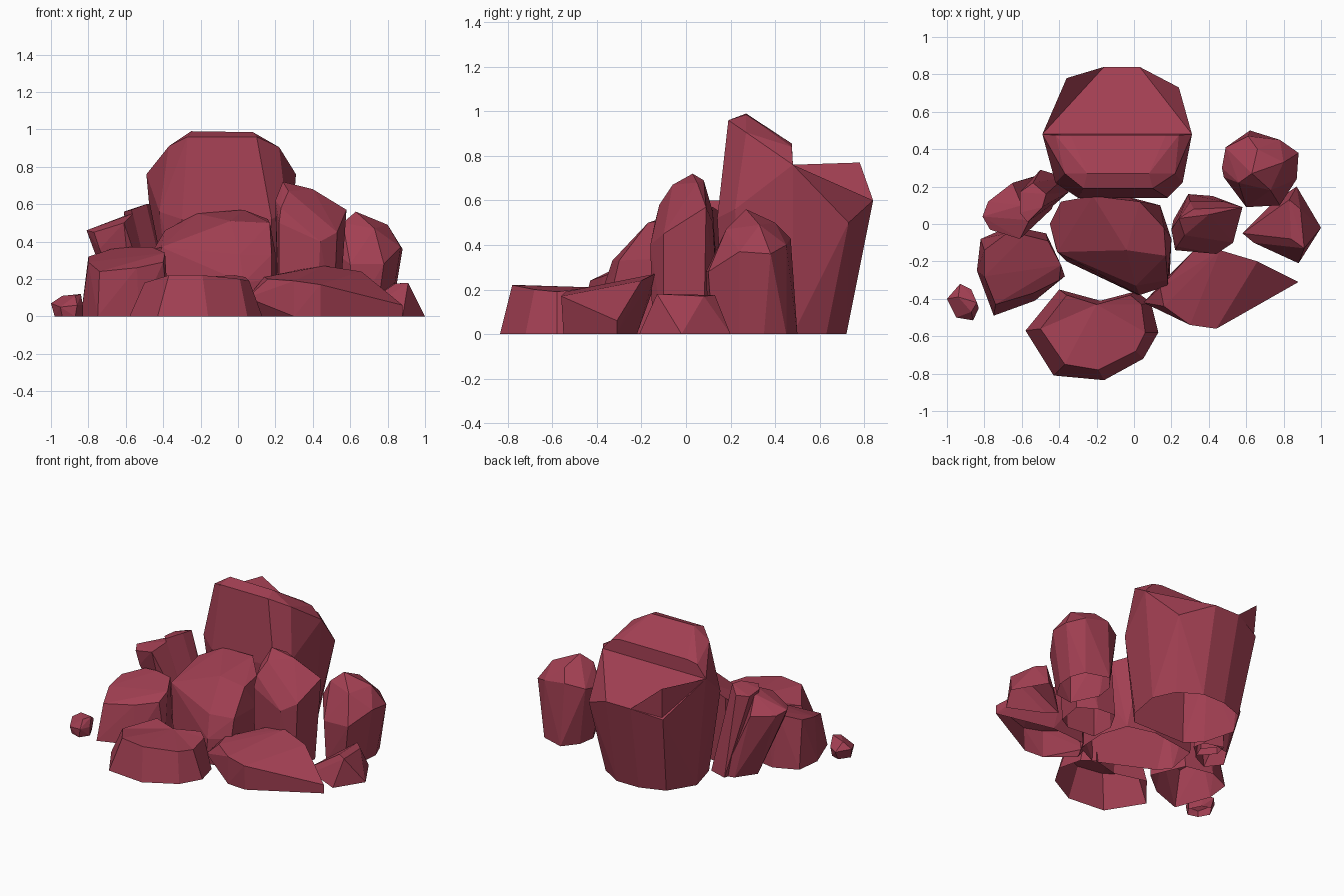
import bpy, bmesh, math

red = bpy.data.materials.new("dusky red stone")
red.diffuse_color = (0.36, 0.05, 0.085, 1)


def finish(bm, name):
    mesh = bpy.data.meshes.new(name)
    bm.to_mesh(mesh)
    bm.free()
    mesh.materials.append(red)
    obj = bpy.data.objects.new(name, mesh)
    bpy.context.collection.objects.link(obj)
    return obj


def open_bottom(bm):
    """The stones are hollow shells without a floor."""
    bmesh.ops.recalc_face_normals(bm, faces=bm.faces)
    floor = [f for f in bm.faces if all(v.co.z < 1e-4 for v in f.verts)]
    bmesh.ops.delete(bm, geom=floor, context='FACES')


def rock(name, base, upper, hidden=None):
    """Faceted boulder: hull of a floor outline (x, y) and upper corners (x, y, z)."""
    bm = bmesh.new()
    for p in [(x, y, 0) for x, y in base] + upper:
        bm.verts.new(p)
    res = bmesh.ops.convex_hull(bm, input=bm.verts)
    junk = {g for g in res["geom_interior"] + res["geom_unused"]
            if isinstance(g, bmesh.types.BMVert)}
    bmesh.ops.delete(bm, geom=list(junk), context='VERTS')
    bmesh.ops.dissolve_limit(bm, angle_limit=math.radians(4),
                             verts=bm.verts, edges=bm.edges)
    open_bottom(bm)
    if hidden:
        bm.normal_update()
        bmesh.ops.delete(bm, geom=[f for f in bm.faces if hidden(f)], context='FACES')
    return finish(bm, name)


def frustum(name, base, top):
    """Boulder with a concave outline: two matching rings joined by sides."""
    bm = bmesh.new()
    lo = [bm.verts.new((x, y, 0)) for x, y in base]
    hi = [bm.verts.new(p) for p in top]
    n = len(lo)
    for i in range(n):
        j = (i + 1) % n
        bm.faces.new((lo[i], lo[j], hi[j], hi[i]))
    bm.faces.new(lo[::-1])
    cap = bm.faces.new(hi)
    bmesh.ops.triangulate(bm, faces=[cap])
    open_bottom(bm)
    return finish(bm, name)


# Tall back boulder: high front half with a bevelled crown
step = [(.31, .48, .76), (-.49, .48, .76), (-.42, .475, .84), (-.34, .475, .855),
        (.17, .475, .855), (.24, .475, .84)]
rock("tall_boulder_front",
     [(-.42, .48), (-.36, .26), (-.26, .17), (.14, .17), (.21, .26), (.25, .48)],
     step + [(-.42, .22, .56), (.26, .22, .56),
             (-.30, .14, .52), (.18, .14, .52), (-.27, .19, .96), (.10, .19, .96),
             (-.25, .27, .99), (.08, .27, .985), (-.37, .27, .91), (.22, .27, .905)],
     lambda f: f.normal.y > .9)
# Step between the crown and the shelf
bm = bmesh.new()
bm.faces.new([bm.verts.new(p) for p in step])
finish(bm, "tall_boulder_step")
# Lower back half with sloping shelf
rock("tall_boulder_back",
     [(-.42, .48), (-.31, .66), (-.14, .72), (.03, .72), (.18, .63), (.25, .48)],
     [(-.49, .48, .76), (.31, .48, .76), (-.16, .84, .60), (.03, .84, .60),
      (.24, .73, .50), (-.36, .77, .55)],
     lambda f: f.normal.y < -.9)
# Raised corner of the shelf
rock("tall_boulder_corner", [],
     [(-.49, .48, .76), (-.36, .78, .77), (-.16, .84, .60), (-.35, .765, .56)])

# Middle boulder with sloping front
rock("middle_boulder",
     [(-.42, -.12), (-.38, .10), (-.05, .15), (.14, .10), (.20, -.08),
      (.19, -.30), (.02, -.38), (-.36, -.20)],
     [(-.45, 0, .36), (-.39, .12, .46), (-.22, .15, .55), (.03, .12, .57),
      (.16, -.02, .52), (.17, -.17, .50), (-.04, -.14, .51), (.20, -.08, .34),
      (.18, -.30, .33), (.01, -.33, .33), (-.20, -.23, .36), (-.41, -.15, .37),
      (.18, -.33, .20), (.03, -.38, .18)])

# Upright boulder with a slanted face
rock("upright_boulder",
     [(.22, -.13), (.21, .02), (.29, .16), (.42, .15), (.54, .08), (.51, -.10), (.42, -.15)],
     [(.20, -.03, .62), (.24, .03, .72), (.40, .05, .68), (.58, .09, .57),
      (.27, -.06, .67), (.23, -.12, .58), (.32, .08, .69),
      (.53, -.10, .45), (.44, -.16, .40), (.22, -.14, .50), (.30, .12, .55),
      (.48, .12, .50)])

# Rounded boulder at the back right
rock("round_boulder",
     [(.52, .28), (.54, .40), (.62, .50), (.78, .45), (.82, .35), (.81, .24),
      (.74, .12), (.61, .10)],
     [(.47, .30, .38), (.49, .41, .40), (.61, .47, .43), (.78, .45, .40),
      (.88, .38, .36), (.87, .24, .37), (.78, .10, .28), (.60, .09, .28),
      (.48, .25, .37), (.56, .22, .50), (.63, .27, .56), (.66, .40, .50),
      (.80, .33, .49), (.73, .18, .47)])

# Low wedge at the far right
rock("low_wedge",
     [(.58, -.05), (.75, .12), (.87, .20), (1, -.02), (.88, -.21), (.64, -.10)],
     [(.83, .13, .175), (.84, -.08, .175), (.91, -.13, .18), (.89, .08, .17)])

# Pointed slab at the front right
rock("pointed_slab",
     [(.13, -.40), (.22, -.24), (.48, -.22), (.88, -.31), (.44, -.55), (.30, -.54)],
     [(.05, -.42, .10), (.14, -.34, .21), (.33, -.13, .25), (.46, -.14, .27),
      (.66, -.20, .24), (.88, -.31, .06), (.44, -.56, .17), (.30, -.54, .19),
      (.16, -.44, .20)])

# Flat-topped boulder at the front, notched at the back
frustum("front_boulder",
        [(-.58, -.57), (-.43, -.81), (-.16, -.835), (.05, -.72), (.13, -.58),
         (.09, -.42), (.01, -.36), (-.18, -.41), (-.40, -.35)],
        [(-.50, -.56, .18), (-.37, -.75, .22), (-.19, -.78, .22), (.01, -.68, .20),
         (.06, -.58, .19), (.04, -.43, .21), (-.02, -.38, .22), (-.20, -.43, .21),
         (-.36, -.38, .22)])

# Squat boulder at the left front
rock("left_squat_boulder",
     [(-.84, -.25), (-.82, -.08), (-.66, -.01), (-.47, -.05), (-.37, -.28),
      (-.53, -.41), (-.75, -.49)],
     [(-.80, -.14, .32), (-.68, -.05, .36), (-.58, -.06, .37),
      (-.46, -.09, .37), (-.39, -.22, .34), (-.40, -.30, .29), (-.54, -.37, .26),
      (-.74, -.43, .24), (-.80, -.28, .29)])

# Two leaning blocks at the left back
rock("leaning_block_left",
     [(-.64, .12), (-.56, .02), (-.44, .08), (-.40, .18), (-.47, .27), (-.55, .25)],
     [(-.81, .04, .46), (-.77, -.03, .45), (-.61, -.08, .50), (-.56, .02, .55),
      (-.60, .10, .54), (-.65, .22, .44), (-.78, .12, .44), (-.74, -.03, .36)])
rock("leaning_block_right",
     [(-.52, .20), (-.50, .29), (-.37, .25), (-.35, .17), (-.43, .10)],
     [(-.61, .06, .56), (-.57, .01, .57), (-.49, .09, .60), (-.47, .16, .60),
      (-.54, .22, .56), (-.61, .17, .55)])

# Pebble at the far left
rock("pebble",
     [(-.98, -.42), (-.93, -.35), (-.87, -.37), (-.83, -.45), (-.87, -.51), (-.94, -.49)],
     [(-1, -.40, .07), (-.93, -.32, .06), (-.87, -.35, .07), (-.83, -.45, .06),
      (-.86, -.515, .06), (-.95, -.50, .05), (-.94, -.39, .11), (-.84, -.42, .12),
      (-.87, -.47, .11)])
